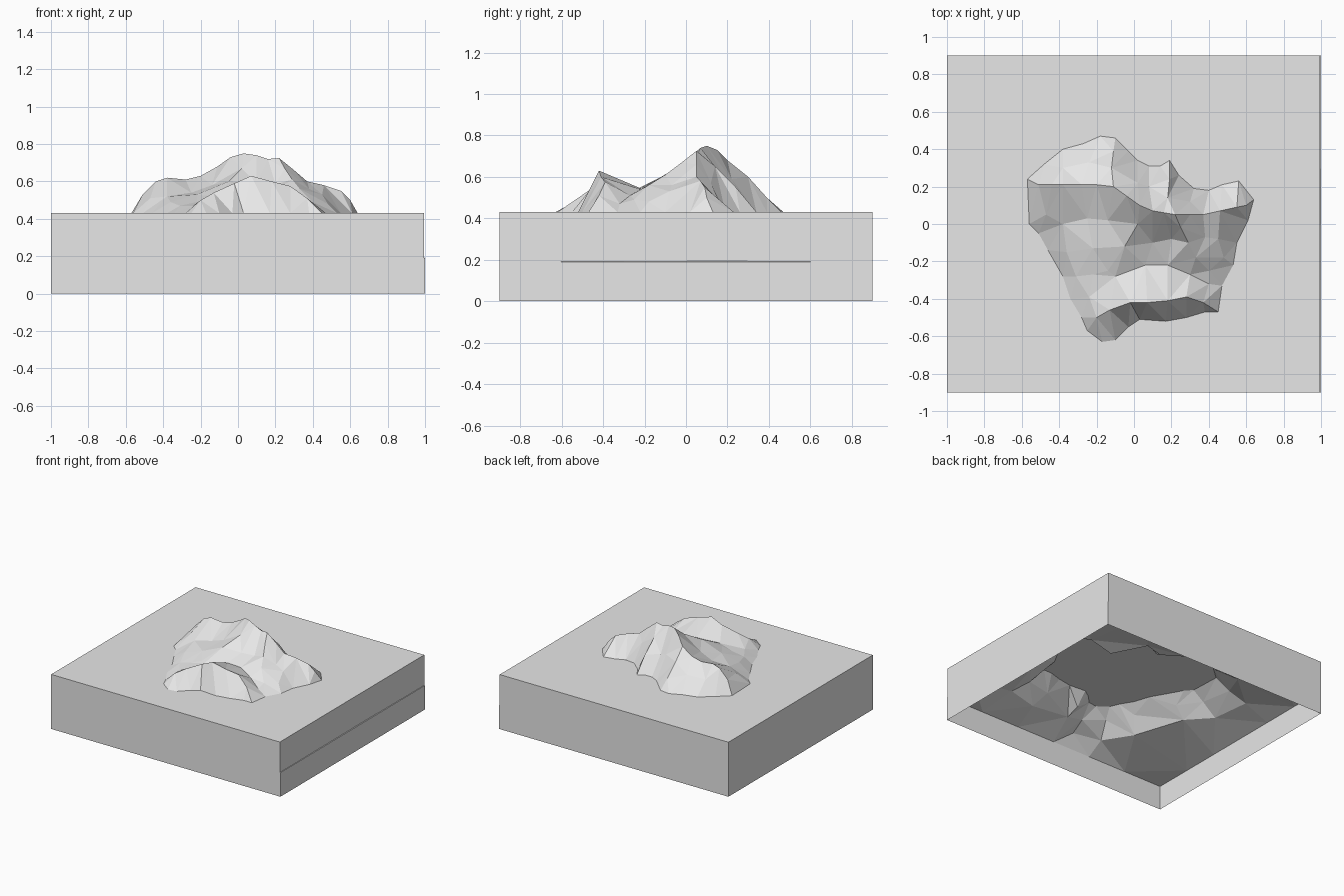
import bpy
import bmesh
import random
from mathutils import Vector
from mathutils.geometry import delaunay_2d_cdt

random.seed(4)
if "Cube" in bpy.data.objects:
    bpy.data.objects.remove(bpy.data.objects["Cube"])

HALF_X, HALF_Y = 1.0, 0.9
SEABED, WATER = 0.19, 0.43

grey = bpy.data.materials.new("pale grey")
grey.use_nodes = True
colour = (0.8, 0.8, 0.8, 1)
grey.diffuse_color = colour
grey.node_tree.nodes["Principled BSDF"].inputs["Base Color"].default_value = colour


def make_object(name, bm):
    """Turn a bmesh into a flat shaded object."""
    mesh = bpy.data.meshes.new(name)
    bm.to_mesh(mesh)
    bm.free()
    mesh.materials.append(grey)
    obj = bpy.data.objects.new(name, mesh)
    bpy.context.collection.objects.link(obj)
    return obj


def open_wall(bm, loop, low):
    """Hang vertical walls from a closed loop of vertices down to a height."""
    feet = [bm.verts.new((v.co.x, v.co.y, low)) for v in loop]
    for i in range(len(loop)):
        bm.faces.new((loop[i - 1], feet[i - 1], feet[i], loop[i]))


# Shoreline of the island, where the land meets the water
shore = [(-.57, .24), (-.48, .32), (-.38, .40), (-.27, .43), (-.18, .47), (-.1, .46),
         (-.03, .39), (.02, .34), (.08, .31), (.14, .31), (.19, .34), (.24, .26),
         (.32, .19), (.4, .18), (.47, .21), (.56, .23), (.64, .13), (.61, .02),
         (.59, -.08), (.55, -.1), (.53, -.22), (.47, -.33), (.45, -.47), (.38, -.47),
         (.28, -.5), (.17, -.52), (.03, -.51), (-.03, -.55), (-.1, -.62), (-.17, -.63),
         (-.25, -.57), (-.28, -.5), (-.34, -.4), (-.38, -.28), (-.46, -.14),
         (-.51, -.05), (-.56, 0)]

# Crest lines and valley lines of the island
main_ridge = [(-.51, .21, .53), (-.44, .21, .6), (-.38, .21, .62), (-.28, .21, .61),
              (-.2, .21, .63), (-.11, .2, .68), (-.04, .15, .73), (.03, .1, .75),
              (.1, .07, .74), (.16, .06, .72), (.22, .05, .725), (.3, .05, .66),
              (.37, .05, .6), (.46, .07, .58), (.55, .09, .55), (.6, .1, .5)]
west_crest = [(.02, 0, .67), (-.05, -.12, .6), (-.14, -.25, .52), (-.22, -.27, .49),
              (-.31, -.28, .47)]
east_spur = [(.25, -.02, .67), (.29, -.1, .61), (.33, -.18, .56), (.4, -.25, .49)]
front_ridge = [(-.2, -.5, .5), (-.13, -.46, .54), (-.02, -.42, .59), (.07, -.42, .63),
               (.18, -.41, .6), (.28, -.39, .575), (.37, -.42, .51)]
valley = [(-.24, -.39, .47), (-.1, -.28, .52), (.06, -.22, .545), (.18, -.22, .54),
          (.3, -.27, .51), (.4, -.32, .47)]
north_spur = [(.18, .14, .65), (.19, .24, .55)]
north_slope = [(-.38, .3, .53), (-.24, .33, .54), (-.12, .3, .6), (-.11, .39, .5),
               (.02, .22, .59), (.08, .2, .57), (.3, .12, .57)]
west_slope = [(-.47, .05, .51), (-.38, 0, .52), (-.25, .03, .54), (-.14, .02, .58),
              (-.36, -.15, .49), (-.22, -.13, .53)]
south_face = [(.1, -.1, .59), (.2, -.08, .585)]
east_slope = [(.45, -.08, .53), (.48, -.18, .48), (.38, -.07, .56)]

points, heights, edges = [], [], []


def add_points(items, linked=False, closed=False):
    """Collect survey points, optionally joined as a fixed line."""
    start = len(points)
    for x, y, z in items:
        points.append(Vector((x, y)))
        heights.append(z)
    if linked:
        edges.extend((i, i + 1) for i in range(start, len(points) - 1))
    if closed:
        edges.append((len(points) - 1, start))


add_points([(x, y, WATER) for x, y in shore], linked=True, closed=True)
for line in (main_ridge, west_crest, east_spur, front_ridge, valley, north_spur):
    add_points(line, linked=True)
for scatter in (north_slope, west_slope, south_face, east_slope):
    add_points(scatter)

# Underwater slope: roughened rings spreading out from the shore
for spread, height in ((1.16, .35), (1.36, .27)):
    add_points([(x * spread, y * spread, height + random.uniform(-.025, .025))
                for x, y in shore[::2]])

# Rim of the block at seabed level
corners = [Vector(c) for c in ((-HALF_X, -HALF_Y), (HALF_X, -HALF_Y),
                               (HALF_X, HALF_Y), (-HALF_X, HALF_Y))]
STEPS = 6
rim_start = len(points)
for i, corner in enumerate(corners):
    after = corners[(i + 1) % len(corners)]
    rim = [corner.lerp(after, s / STEPS) for s in range(STEPS)]
    add_points([(p.x, p.y, SEABED) for p in rim], linked=True)
rim_ids = set(range(rim_start, len(points)))

# Land: triangulated terrain with a hollow skirt below it
flat, _, tris, origins, _, _ = delaunay_2d_cdt(points, edges, [], 0, 1e-5)
land = bmesh.new()
rim_loop = {}
verts = []
for p, source in zip(flat, origins):
    z = heights[source[0]] if source else SEABED
    vert = land.verts.new((p.x, p.y, z))
    verts.append(vert)
    if source and source[0] in rim_ids:
        rim_loop[source[0]] = vert
for tri in tris:
    land.faces.new([verts[i] for i in tri])
open_wall(land, [rim_loop[i] for i in sorted(rim_loop)], 0)
bmesh.ops.recalc_face_normals(land, faces=land.faces)
make_object("island_land", land)

# Water: top sheet with side walls, open underneath
water = bmesh.new()
surface = [water.verts.new((min(c.x, HALF_X - .005), c.y, WATER)) for c in corners]
water.faces.new(surface)
open_wall(water, surface, SEABED)
bmesh.ops.recalc_face_normals(water, faces=water.faces)
make_object("water_block", water)
